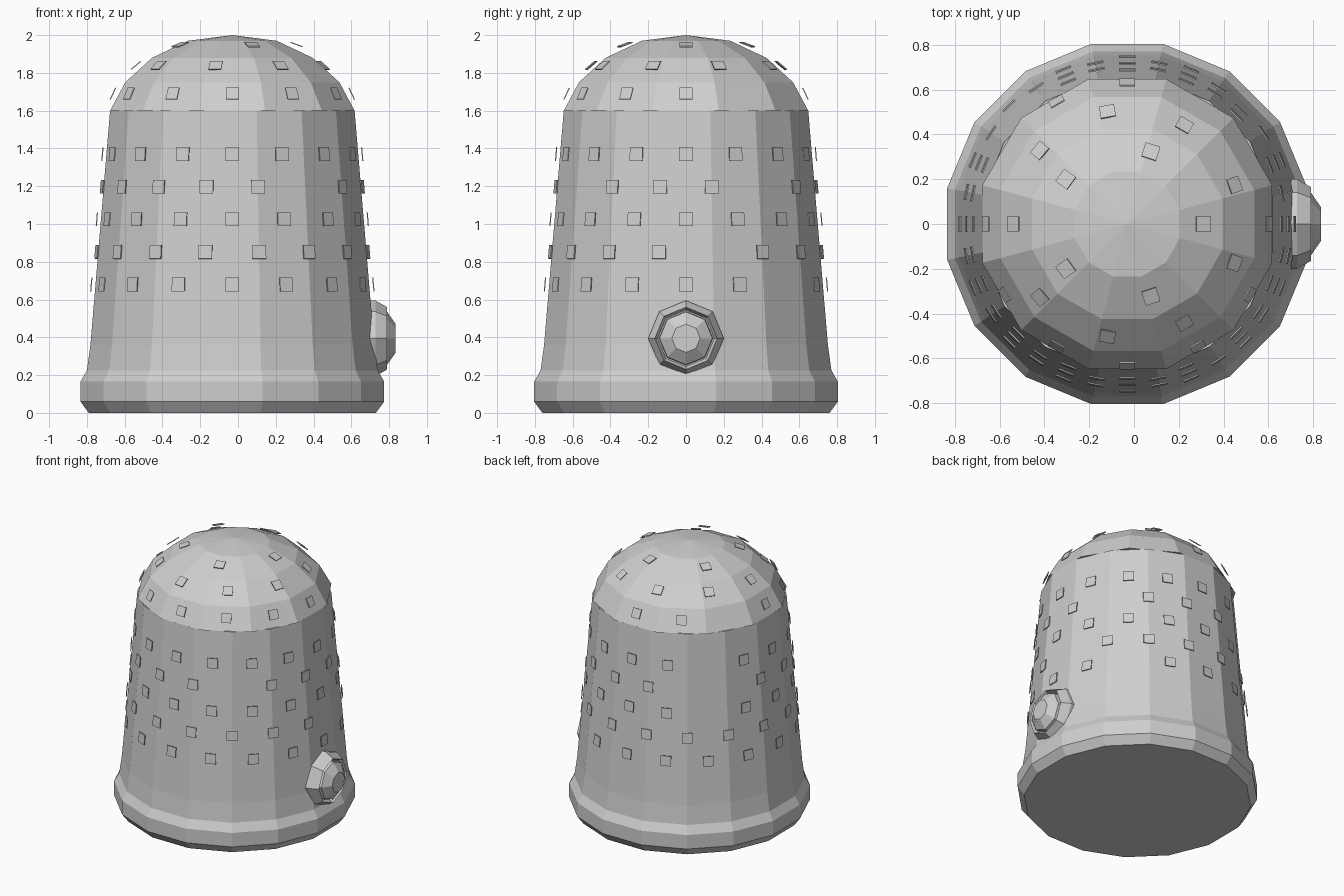
import bpy, bmesh, math
from mathutils import Vector, Matrix

if "Cube" in bpy.data.objects:
    bpy.data.objects.remove(bpy.data.objects["Cube"])

CX = -0.03  # axis of the thimble

metal = bpy.data.materials.new("grey_metal")
metal.diffuse_color = (0.62, 0.62, 0.62, 1)
metal.use_nodes = True
metal.node_tree.nodes["Principled BSDF"].inputs["Base Color"].default_value = metal.diffuse_color


def finish(name, bm):
    bmesh.ops.recalc_face_normals(bm, faces=bm.faces)
    me = bpy.data.meshes.new(name)
    bm.to_mesh(me)
    bm.free()
    me.materials.append(metal)
    ob = bpy.data.objects.new(name, me)
    bpy.context.collection.objects.link(ob)
    return ob


def lathe(name, profile, sides, phase, matrix):
    """Turn (radius, height) points about z; close both ends."""
    bm = bmesh.new()
    rings = []
    for r, h in profile:
        if r == 0:
            rings.append([bm.verts.new((0, 0, h))])
            continue
        angles = [phase + 2 * math.pi * i / sides for i in range(sides)]
        rings.append([bm.verts.new((r * math.cos(a), r * math.sin(a), h)) for a in angles])
    for lo, hi in zip(rings, rings[1:]):
        for i in range(sides):
            j = (i + 1) % sides
            if len(hi) == 1:
                bm.faces.new((lo[i], lo[j], hi[0]))
            else:
                bm.faces.new((lo[i], lo[j], hi[j], hi[i]))
    for ring in (rings[0], rings[-1]):
        if len(ring) > 1:
            bm.faces.new(ring)
    bm.transform(matrix)
    return finish(name, bm)


def dimple_row(name, z, r, tilt, size, angles):
    """Small square plates facing outward, tilted up by an angle in degrees."""
    bm = bmesh.new()
    for deg in angles:
        a, t = math.radians(deg), math.radians(tilt)
        pos = Vector((CX + r * math.cos(a), r * math.sin(a), z))
        m = (Matrix.Translation(pos) @ Matrix.Rotation(a, 4, 'Z')
             @ Matrix.Rotation(-t, 4, 'Y') @ Matrix.Diagonal((0.006, size, size, 1)))
        bmesh.ops.create_cube(bm, size=1, matrix=m)
    return finish(name, bm)


axis = Matrix.Translation((CX, 0, 0))

# Tapered wall with rolled rim
lathe("body", [(0.775, 0), (0.82, 0.06), (0.82, 0.165), (0.785, 0.225),
               (0.766, 0.36), (0.66, 1.6)], 16, math.pi / 16, axis)

# Faceted dome
lathe("dome", [(0.67, 1.6), (0.587, 1.75), (0.44, 1.88), (0.243, 1.97), (0, 2.0)],
      12, math.pi / 12, axis)

# Rows of plates on the wall, alternate rows shifted by half a step, some gaps
gaps = {0: [45], 1: [11.25], 2: [135], 3: [33.75, 123.75, 146.25, 303.75], 4: [135]}
for k in range(5):
    z = 0.68 + 0.1725 * k
    radius = 0.766 - (z - 0.36) * 0.0855 + 0.008
    angles = [22.5 * i + (11.25 if k % 2 else 0) for i in range(16)]
    dimple_row(f"wall_plates_{k + 1}", z, radius, 4.9, 0.073,
               [a for a in angles if a not in gaps[k]])

# Rows of plates on the dome
dimple_row("dome_plates_low", 1.69, 0.632, 25, 0.068,
           [30 * i for i in range(12) if 30 * i not in (30, 60, 150)])
dimple_row("dome_plates_mid", 1.84, 0.51, 50, 0.068, [20 + 40 * i for i in range(9)])
dimple_row("dome_plates_top", 1.95, 0.34, 70, 0.068, [72 * i for i in range(5)])

# Round stud on the right side: bezel with a recessed faceted stone
side = Matrix.Translation((0, 0, 0.395)) @ Matrix.Rotation(math.pi / 2, 4, 'Y')
lathe("stud_bezel", [(0.2, 0.70), (0.2, 0.727), (0.165, 0.79), (0.15, 0.76)],
      8, 0, side)
lathe("stud_stone", [(0.145, 0.74), (0.14, 0.79), (0.075, 0.835)], 8, 0, side)
